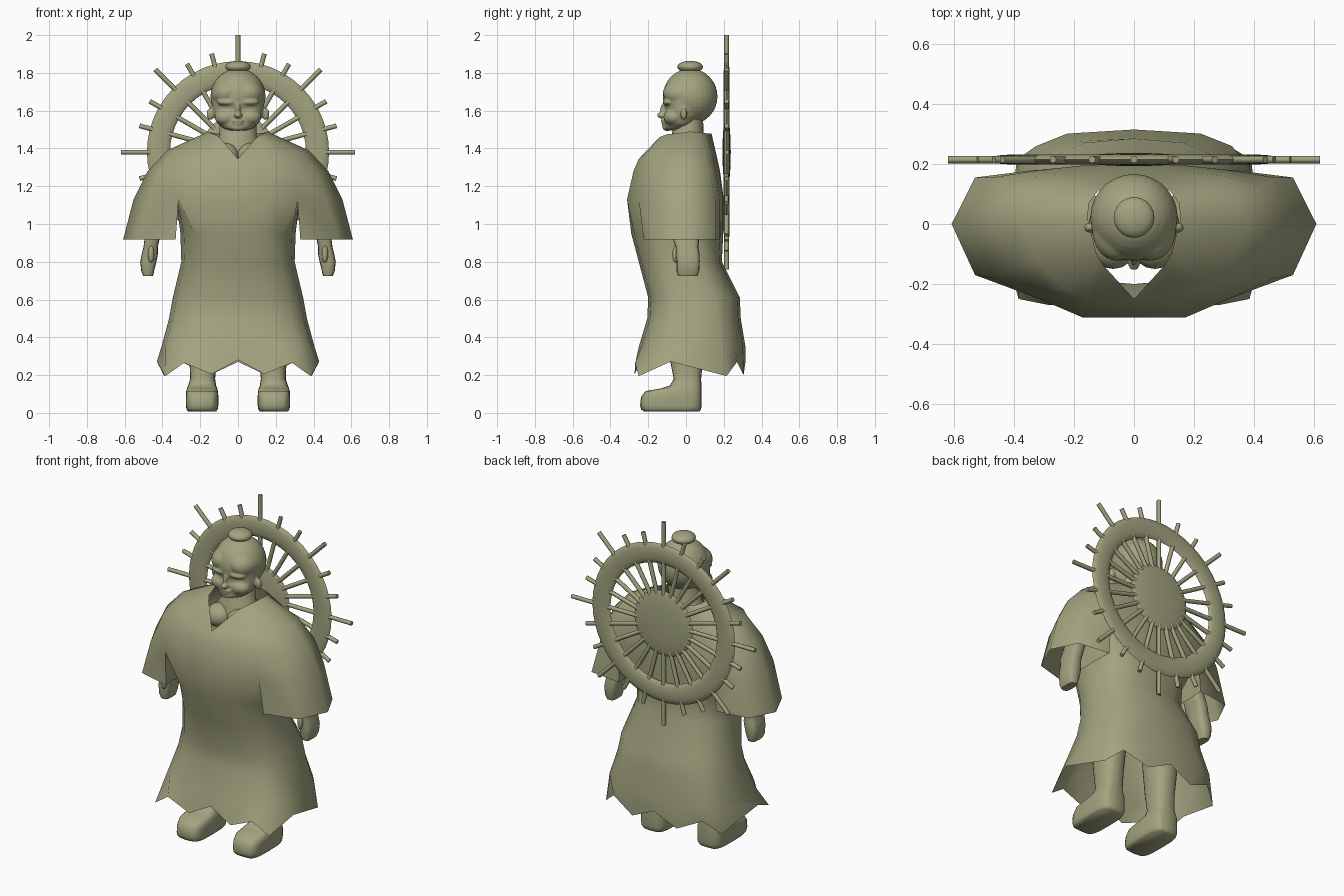
import bpy, bmesh, math
from mathutils import Vector, Matrix

if "Cube" in bpy.data.objects:
    bpy.data.objects.remove(bpy.data.objects["Cube"])

olive = bpy.data.materials.new("olive")
olive.diffuse_color = (.365, .37, .215, 1)
olive.use_nodes = True
olive.node_tree.nodes["Principled BSDF"].inputs["Base Color"].default_value = olive.diffuse_color


def finish(name, bm, angle=60):
    bmesh.ops.recalc_face_normals(bm, faces=bm.faces)
    me = bpy.data.meshes.new(name)
    bm.to_mesh(me)
    bm.free()
    me.materials.append(olive)
    ob = bpy.data.objects.new(name, me)
    bpy.context.collection.objects.link(ob)
    bpy.ops.object.select_all(action='DESELECT')
    ob.select_set(True)
    bpy.context.view_layer.objects.active = ob
    bpy.ops.object.shade_smooth_by_angle(angle=math.radians(angle))
    return ob


def flat(x, z, w, yf, yb, n=16, p=2.0):
    """Horizontal superellipse section; point 0 faces front."""
    pts = []
    for i in range(n):
        t = 2 * math.pi * i / n
        s, c = math.sin(t), math.cos(t)
        s = math.copysign(abs(s) ** (2 / p), s)
        c = math.copysign(abs(c) ** (2 / p), c)
        pts.append(Vector((x + w * s, (yf + yb) / 2 - c * (yb - yf) / 2, z)))
    return pts


def mirrored(half):
    """Half ring, front centre to back centre, completed across x."""
    return [Vector(p) for p in half] + [Vector((-x, y, z)) for x, y, z in half[-2:0:-1]]


def add_loft(bm, rings):
    rows = [[bm.verts.new(v) for v in r] for r in rings]
    for a, b in zip(rows, rows[1:]):
        for i in range(len(a)):
            j = (i + 1) % len(a)
            bm.faces.new((a[i], a[j], b[j], b[i]))
    return rows


def loft(name, rings, angle=60):
    bm = bmesh.new()
    rows = add_loft(bm, rings)
    bm.faces.new(rows[0])
    bm.faces.new(rows[-1])
    return finish(name, bm, angle)


def ball(name, loc, size, seg=20, rot=0.0):
    bm = bmesh.new()
    bmesh.ops.create_uvsphere(bm, u_segments=seg, v_segments=seg // 2 + 2, radius=1)
    m = Matrix.Translation(loc) @ Matrix.Rotation(rot, 4, 'Y') @ Matrix.Diagonal((*size, 1))
    bmesh.ops.transform(bm, matrix=m, verts=bm.verts)
    return finish(name, bm)


# robe: one shoulder shell that splits into torso and two open sleeves
collar = [(0, -.25, 1.345), (.10, -.14, 1.46), (.125, -.10, 1.475), (.14, -.04, 1.48), (.155, .02, 1.49),
          (.15, .07, 1.485), (.12, .11, 1.48), (.07, .128, 1.48), (0, .135, 1.48)]
shoulder = [(0, -.255, 1.33), (.14, -.25, 1.345), (.24, -.21, 1.37), (.33, -.12, 1.385), (.375, 0, 1.39),
            (.345, .09, 1.39), (.25, .135, 1.385), (.13, .155, 1.37), (0, .16, 1.37)]
upper = [(x, y, 1.28) for x, y in ((0, -.278), (.155, -.278), (.29, -.225), (.415, -.145), (.478, 0),
                                   (.425, .125), (.30, .16), (.16, .175), (0, .18))]
split = [(x, y, 1.13) for x, y in ((0, -.312), (.17, -.312), (.315, -.25), (.465, -.18), (.553, 0),
                                   (.47, .155), (.315, .18), (.17, .195), (0, .20))]
armpit = [(.322, -.15, 1.12), (.325, -.03, 1.12), (.322, .08, 1.12)]
lower = [(.95, .305, -.29, .197, 2.5), (.80, .30, -.25, .19, 2.5), (.61, .345, -.20, .285, 2.6),
         (.50, .365, -.205, .29, 2.8), (.35, .405, -.25, .315, 3.2)]
skirt = [flat(0, z, w, yf, yb, 16, p) for z, w, yf, yb, p in lower]
hem = [(0, -.265, .28), (.14, -.272, .205), (.285, -.27, .265), (.385, -.25, .195), (.43, -.08, .272),
       (.39, .215, .195), (.30, .27, .27), (.15, .305, .20), (0, .315, .27)]
cuff = [(.33, -.225, .918), (.53, -.17, .918), (.608, 0, .918), (.53, .155, .918), (.33, .18, .918),
        (.335, .08, .918), (.335, -.03, .918), (.335, -.15, .918)]
robe = bmesh.new()
add_loft(robe, [mirrored(h) for h in (collar, shoulder, upper, split)])
add_loft(robe, [mirrored(split[:3] + armpit + split[6:])] + skirt + [mirrored(hem)])
for s in (-1, 1):
    add_loft(robe, [[Vector((s * x, y, z)) for x, y, z in r]
                    for r in (split[2:7] + armpit[::-1], cuff)])
bmesh.ops.remove_doubles(robe, verts=robe.verts, dist=.0005)
finish("robe", robe, 65)

head = []
for s, side in ((-1, "left"), (1, "right")):
    # forearm running into a closed fist
    arm = [(.39, 1.12, .045, -.06, .06), (.455, .92, .04, -.07, .07), (.462, .88, .038, -.055, .065),
           (.467, .84, .043, -.055, .072), (.475, .80, .043, -.05, .073), (.478, .75, .034, -.05, .07),
           (.476, .725, .026, -.042, .06)]
    loft(side + "_arm", [flat(s * x, z, w, f, k, 16, 3.4) for x, z, w, f, k in arm])
    ball(side + "_thumb", (s * .46, -.055, .84), (.017, .018, .045), 12)
    # chest seen through the neckline
    ball(side + "_chest", (s * .07, -.07, 1.36), (.08, .08, .07), 16)
    # leg and foot
    leg = [(.185, .50, .09, -.10, .11, 2.4), (.185, .28, .072, -.085, .09, 2.4),
           (.187, .18, .066, -.065, .08, 2.8), (.19, .145, .074, -.085, .082, 3),
           (.19, .13, .08, -.13, .083, 3.5), (.19, .115, .084, -.215, .083, 4),
           (.19, .085, .086, -.238, .083, 4), (.19, .04, .086, -.243, .083, 4),
           (.19, .02, .083, -.238, .08, 4), (.19, .008, .075, -.225, .072, 4)]
    loft(side + "_leg", [flat(s * x, z, w, f, k, 20, p) for x, z, w, f, k, p in leg])
    # facial forms, blended into the head below
    head += [ball("ear", (s * .147, -.012, 1.582), (.02, .018, .034), 12),
             ball("hair_lobe", (s * .058, -.018, 1.695), (.084, .105, .072), 20, s * .4),
             ball("brow", (s * .052, -.088, 1.645), (.06, .036, .02), 16),
             ball("cheek", (s * .06, -.066, 1.565), (.065, .054, .045), 16)]

# skull, face and small features fused with a remesh
face = [(1.495, .04, -.10, -.01), (1.505, .075, -.115, .03), (1.53, .108, -.117, .055),
        (1.57, .128, -.115, .08), (1.61, .136, -.108, .09), (1.66, .138, -.116, .1),
        (1.71, .125, -.105, .1), (1.76, .09, -.07, .1)]
skull = ball("head", (0, .022, 1.675), (.146, .145, .148), 28)
head += [skull, loft("face", [flat(0, z, w, f, k, 24, 2.1) for z, w, f, k in face]),
         ball("nose_bridge", (0, -.112, 1.60), (.013, .027, .045), 12),
         ball("nose", (0, -.128, 1.576), (.022, .028, .016), 12),
         ball("upper_lip", (0, -.117, 1.546), (.032, .017, .008), 12),
         ball("lower_lip", (0, -.114, 1.53), (.026, .017, .008), 12),
         ball("chin", (0, -.098, 1.51), (.04, .028, .018), 12)]
bpy.ops.object.select_all(action='DESELECT')
for ob in head:
    ob.select_set(True)
bpy.context.view_layer.objects.active = skull
bpy.ops.object.join()
mod = skull.modifiers.new("fuse", 'REMESH')
mod.mode, mod.voxel_size, mod.use_smooth_shade = 'VOXEL', .006, True
mod = skull.modifiers.new("soften", 'SMOOTH')
mod.factor, mod.iterations = .5, 6

loft("neck", [flat(0, z, w, f, k) for z, w, f, k in
              ((1.30, .15, -.10, .12), (1.40, .14, -.10, .115), (1.45, .10, -.08, .095),
               (1.56, .095, -.06, .09))])
ball("hair_bun", (0, .022, 1.832), (.068, .068, .032), 20)

# wheel behind the back: flattened rim, domed hub, 24 spokes
WY, WZ = .215, 1.38
rim = bmesh.new()
N, M = 48, 12
rows = []
for i in range(N + 1):
    a = 2 * math.pi * i / N
    radii = [(.421 + .061 * math.cos(2 * math.pi * j / M), .016 * math.sin(2 * math.pi * j / M))
             for j in range(M)]
    rows.append([Vector((r * math.cos(a), WY + h, WZ + r * math.sin(a))) for r, h in radii])
add_loft(rim, rows)
bmesh.ops.remove_doubles(rim, verts=rim.verts, dist=.0002)
finish("wheel_rim", rim, 80)
ball("wheel_hub", (0, WY, WZ), (.198, .022, .198), 28)

spokes = bmesh.new()
for i in range(24):
    a = 2 * math.pi * i / 24
    end = .62 if i % 3 == 0 else .54
    mid = (end + .1) / 2
    m = (Matrix.Translation((mid * math.sin(a), WY, WZ + mid * math.cos(a)))
         @ Matrix.Rotation(a, 4, 'Y'))
    bmesh.ops.create_cone(spokes, cap_ends=True, segments=8, radius1=.0125, radius2=.0125,
                          depth=end - .1, matrix=m)
finish("wheel_spokes", spokes, 50)
